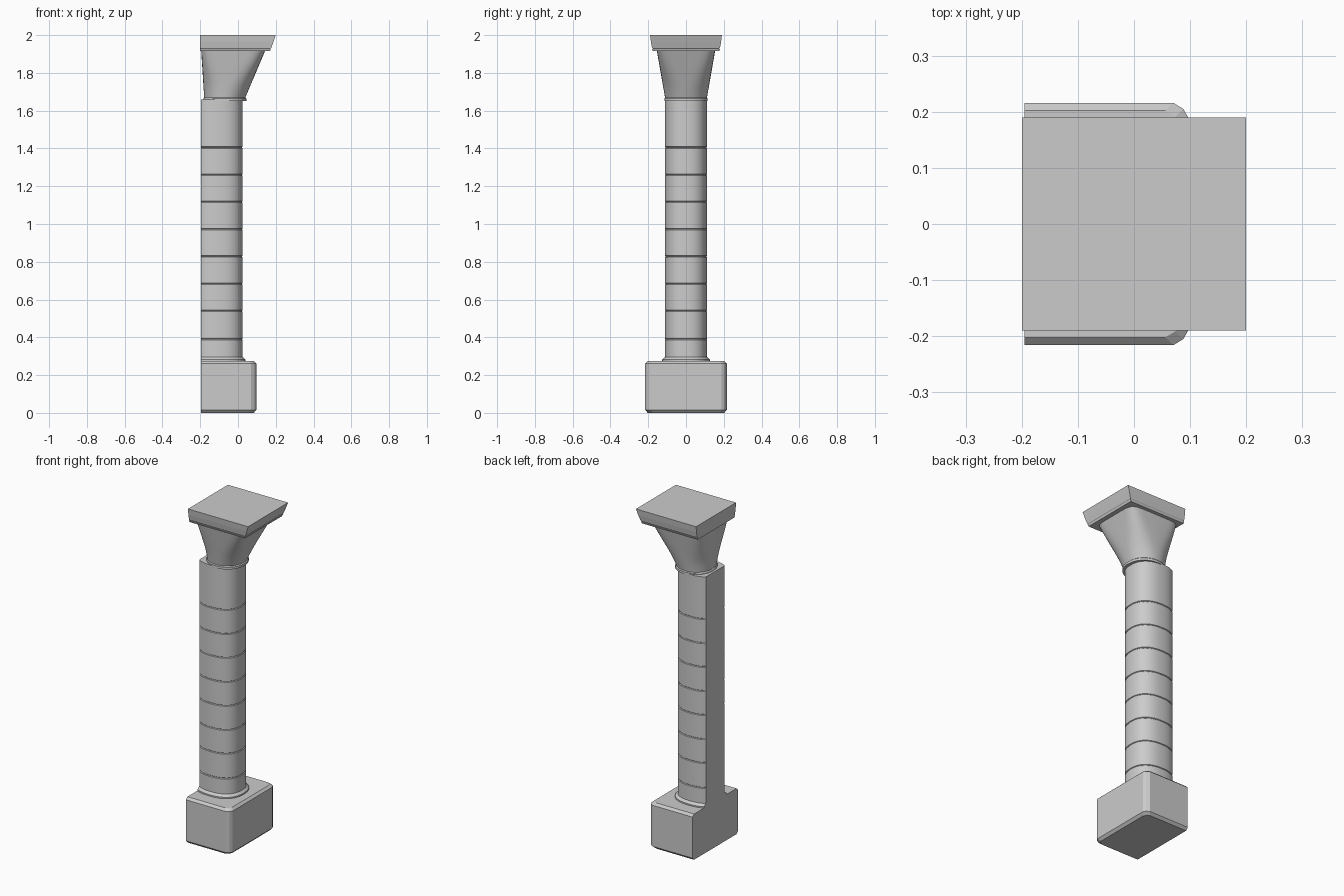
import bpy, bmesh, math

if "Cube" in bpy.data.objects:
    bpy.data.objects.remove(bpy.data.objects["Cube"])

BACK = -0.195  # flat wall side of base and shaft


def loft(name, rings, smooth=True):
    """Skin closed rings of equal length and cap both ends."""
    bm = bmesh.new()
    loops = [[bm.verts.new(p) for p in r] for r in rings]
    n = len(loops[0])
    for a, b in zip(loops, loops[1:]):
        for i in range(n):
            j = (i + 1) % n
            bm.faces.new((a[i], a[j], b[j], b[i]))
    bm.faces.new(loops[0][::-1])
    bm.faces.new(loops[-1])
    bmesh.ops.recalc_face_normals(bm, faces=bm.faces)
    me = bpy.data.meshes.new(name)
    bm.to_mesh(me)
    bm.free()
    ob = bpy.data.objects.new(name, me)
    bpy.context.collection.objects.link(ob)
    if smooth:
        bpy.context.view_layer.objects.active = ob
        ob.select_set(True)
        bpy.ops.object.shade_smooth_by_angle(angle=math.radians(30))
        ob.select_set(False)
    return ob


def spow(v, e):
    return math.copysign(abs(v) ** e, v)


def round_ring(cx, a, b, n, z, cut=False, count=48):
    """Superellipse ring, optionally sliced flat at the back plane."""
    if cut:
        t0 = math.acos(-(((cx - BACK) / a) ** (n / 2)))
        ts = [-t0 + 2 * t0 * i / (count - 1) for i in range(count)]
    else:
        ts = [-math.pi + 2 * math.pi * i / count for i in range(count)]
    return [(cx + a * spow(math.cos(t), 2 / n), b * spow(math.sin(t), 2 / n), z)
            for t in ts]


def base_ring(d, z):
    """Base outline with chamfered front corners, inset by d."""
    f, h = 0.097 - d, 0.216 - d
    half = [(BACK, -h), (f - 0.027, -h), (f - 0.009, -h + 0.011), (f, -h + 0.027)]
    return [(x, y, z) for x, y in half] + [(x, -y, z) for x, y in half[::-1]]


def box_ring(x1, y, z):
    return [(-0.2, -y, z), (x1, -y, z), (x1, y, z), (-0.2, y, z)]


# base block
loft("base", [base_ring(0.014, 0), base_ring(0, 0.015),
              base_ring(0, 0.262), base_ring(0.014, 0.275)], smooth=False)

# foot moulding
loft("foot_ring", [round_ring(-0.105, 0.13 + g, 0.112 + g, 2.4, z, True)
                   for g, z in ((0.014, 0.27), (0.014, 0.283), (0.006, 0.29), (0, 0.296))])

# shaft, with a thin groove at each joint
seams = [0.39, 0.54, 0.683, 0.828, 0.972, 1.117, 1.26, 1.405]
profile = [(0, 0.27)]
for s in seams:
    profile += [(0, s - 0.004), (0.004, s - 0.001), (0.004, s + 0.001), (0, s + 0.004)]
profile.append((0, 1.658))
loft("shaft", [round_ring(-0.105, 0.13 - g, 0.112 - g, 2.4, z, True) for g, z in profile])

# capital, blending from round to square
rings = [round_ring(-0.069, 0.113, 0.115, 2.1, 1.652),
         round_ring(-0.069, 0.113, 0.115, 2.1, 1.665)]
for i in range(9):
    t = i / 8
    rings.append(round_ring(-0.07 + 0.045 * t, 0.109 + 0.061 * t, 0.111 + 0.044 * t,
                            2.1 + 4.5 * t * t, 1.67 + 0.25 * t))
loft("capital", rings)

# square slab on top, with a thin lower lip
loft("slab_lip", [box_ring(0.17, 0.176, 1.916), box_ring(0.174, 0.18, 1.927)], smooth=False)
loft("top_slab", [box_ring(0.168, 0.174, 1.926), box_ring(0.176, 0.18, 1.932),
                  box_ring(0.188, 0.186, 1.965), box_ring(0.2, 0.19, 2.0)], smooth=False)
